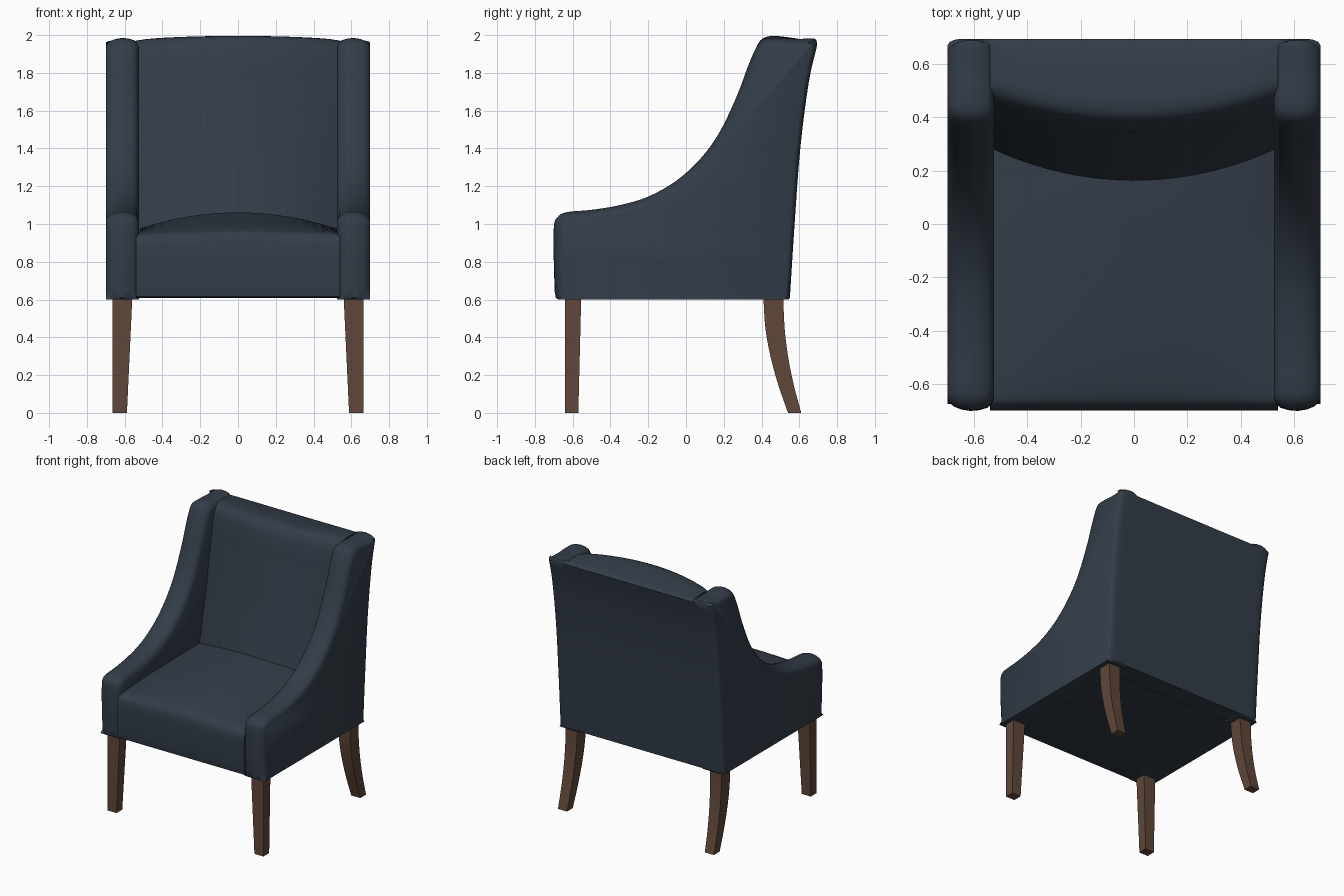
import bpy, bmesh
from mathutils import Vector

cube = bpy.data.objects.get("Cube")
if cube:
    bpy.data.objects.remove(cube, do_unlink=True)


def material(name, rgb):
    m = bpy.data.materials.new(name)
    m.use_nodes = True
    m.diffuse_color = (*rgb, 1)
    m.node_tree.nodes["Principled BSDF"].inputs["Base Color"].default_value = (*rgb, 1)
    return m


fabric = material("navy fabric", (0.033, 0.046, 0.066))
wood = material("brown wood", (0.115, 0.063, 0.040))


def spline(points, steps=4):
    """Smooth curve through 2D points."""
    p = [Vector(q) for q in points]
    p = [2 * p[0] - p[1]] + p + [2 * p[-1] - p[-2]]
    out = []
    for a, b, c, d in zip(p, p[1:], p[2:], p[3:]):
        for i in range(steps):
            t = i / steps
            out.append(0.5 * (2 * b + (c - a) * t + (2 * a - 5 * b + 4 * c - d) * t ** 2
                              + (3 * b - a - 3 * c + d) * t ** 3))
    return out + [p[-2]]


def loft(name, rings, mat, angle=0.6):
    """Skin a row of closed rings and cap both ends."""
    bm = bmesh.new()
    rows = [[bm.verts.new(v) for v in ring] for ring in rings]
    n = len(rows[0])
    for a, b in zip(rows, rows[1:]):
        for i in range(n):
            j = (i + 1) % n
            bm.faces.new((a[i], a[j], b[j], b[i]))
    bm.faces.new(rows[0])
    bm.faces.new(rows[-1])
    bmesh.ops.recalc_face_normals(bm, faces=bm.faces)
    me = bpy.data.meshes.new(name)
    bm.to_mesh(me)
    bm.free()
    me.materials.append(mat)
    ob = bpy.data.objects.new(name, me)
    bpy.context.collection.objects.link(ob)
    bpy.ops.object.select_all(action="DESELECT")
    ob.select_set(True)
    bpy.context.view_layer.objects.active = ob
    bpy.ops.object.shade_smooth_by_angle(angle=angle)
    return ob


# Shared rear curve, top to bottom
rear = spline([(0.695, 1.95), (0.65, 1.75), (0.605, 1.4), (0.575, 1.0), (0.55, 0.61)])

# Sweeping side panels: front and top edge, then the rear curve
sweep = spline([(-0.69, 0.61), (-0.70, 0.80), (-0.70, 0.98), (-0.682, 1.035), (-0.63, 1.063),
                (-0.5, 1.075), (-0.35, 1.10), (-0.2, 1.145), (-0.05, 1.23), (0.08, 1.35),
                (0.18, 1.49), (0.27, 1.68), (0.33, 1.84), (0.37, 1.93), (0.405, 1.972),
                (0.46, 1.985), (0.58, 1.98), (0.67, 1.982), (0.69, 1.975)])
bottom = [Vector((0.54, 0.6)), Vector((-0.675, 0.6))]
outline = sweep + rear + bottom
# x, inset of front and top, inset of rear
slices = [(0.525, 0.045, 0), (0.535, 0.025, 0), (0.55, 0.012, 0), (0.58, 0.003, 0),
          (0.615, 0, 0), (0.65, 0.006, 0), (0.675, 0.016, 0.004),
          (0.692, 0.03, 0.012), (0.70, 0.045, 0.025)]


def panel_ring(side, x, top, back):
    ring = []
    n = len(outline)
    for i, p in enumerate(outline):
        t = (outline[(i + 1) % n] - outline[i - 1]).normalized()
        d = top if i < len(sweep) else back if i < n - 2 else 0
        q = p + Vector((t.y, -t.x)) * d
        ring.append((side * x, q.x, max(q.y, 0.6)))
    return ring


for side, label in ((1, "left"), (-1, "right")):
    loft(label + "_side_panel", [panel_ring(side, *s) for s in slices], fabric)

# Backrest with a front that bulges towards the middle
HALF = 0.54
xs = [HALF * (i / 10 - 1) for i in range(21)]
front = spline([(0.20, 0.62), (0.25, 0.8), (0.305, 1.06), (0.365, 1.35), (0.415, 1.65),
                (0.45, 1.85), (0.475, 1.925), (0.52, 1.965), (0.60, 1.97), (0.68, 1.962)])


def back_ring(x):
    f = 1 - (x / HALF) ** 2
    ring = []
    for p in front:
        fade = min(1, max(0, (0.69 - p.x) / 0.2))
        bulge = 0.145 - 0.06 * (p.y - 1)
        lift = 0.035 * f ** 0.6 * fade if p.y > 1.8 else 0
        ring.append((x, p.x - bulge * f * fade, p.y + lift))
    return ring + [(x, p.x, p.y) for p in rear]


loft("backrest", [back_ring(x) for x in xs], fabric)

# Seat cushion with a crowned top
seat_line = spline([(-0.695, 0.64), (-0.70, 0.80), (-0.697, 0.89), (-0.68, 0.93),
                    (-0.63, 0.95), (-0.4, 0.962), (0.0, 0.968), (0.4, 0.97)])


def seat_ring(x):
    f = 1 - (x / HALF) ** 2
    ring = [(x, -0.67, 0.608), (x, -0.69, 0.615)]
    for p in seat_line:
        rise = min(1, max(0, (p.x + 0.70) / 0.8)) ** 0.6
        ring.append((x, p.x, p.y + 0.092 * f * rise))
    return ring + [(x, 0.4, 0.608)]


loft("seat_cushion", [seat_ring(x) for x in xs], fabric)

# Legs: stations of height, inner x, front y, rear y
front_leg = [(0.6, 0.56, -0.64, -0.555), (0, 0.588, -0.64, -0.57)]
leg_front = spline([(0.41, 0.605), (0.42, 0.45), (0.447, 0.3), (0.488, 0.15), (0.54, 0)], 3)
leg_rear = spline([(0.515, 0.605), (0.522, 0.45), (0.54, 0.3), (0.57, 0.15), (0.61, 0)], 3)
rear_leg = [(a.y, 0.588 - 0.04 * a.y, a.x, b.x) for a, b in zip(leg_front, leg_rear)]
for side, label in ((1, "left"), (-1, "right")):
    for kind, stations in (("front", front_leg), ("rear", rear_leg)):
        rings = [[(side * xi, y0, z), (side * 0.665, y0, z),
                  (side * 0.665, y1, z), (side * xi, y1, z)] for z, xi, y0, y1 in stations]
        loft(f"{label}_{kind}_leg", rings, wood)
